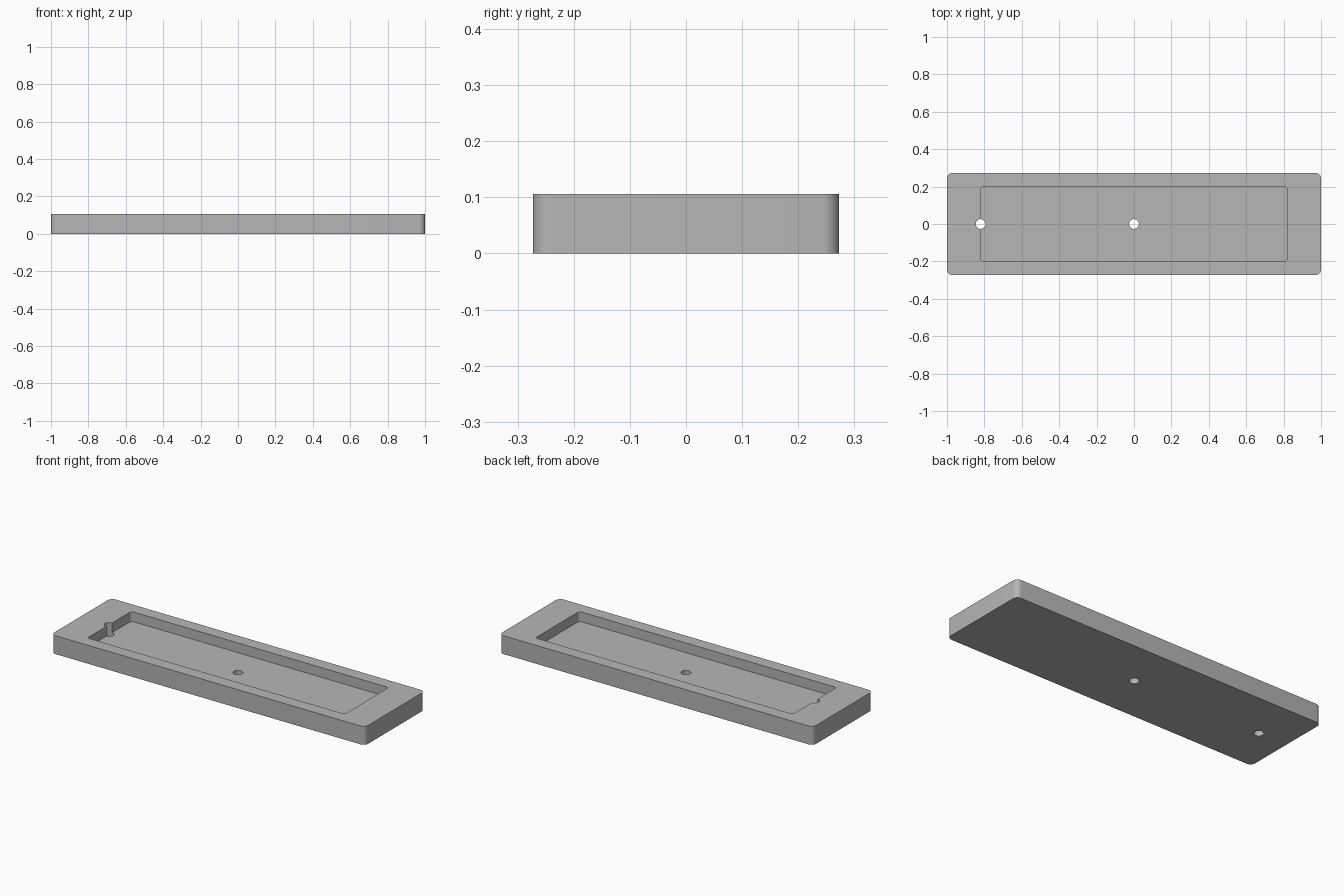
import bpy
import bmesh
from math import pi, cos, sin

old = bpy.data.objects.get("Cube")
if old:
    bpy.data.objects.remove(old, do_unlink=True)

HEIGHT = 0.106
FLOOR = 0.05
HOLE_RADIUS = 0.026

grey = bpy.data.materials.new("plain grey")
grey.use_nodes = True
grey.diffuse_color = (0.47, 0.47, 0.47, 1)
grey.node_tree.nodes["Principled BSDF"].inputs["Base Color"].default_value = grey.diffuse_color


def prism(name, points, bottom, top):
    """Extrude a closed outline from bottom to top."""
    bm = bmesh.new()
    face = bm.faces.new([bm.verts.new((x, y, bottom)) for x, y in points])
    ext = bmesh.ops.extrude_face_region(bm, geom=[face])
    verts = [v for v in ext["geom"] if isinstance(v, bmesh.types.BMVert)]
    bmesh.ops.translate(bm, verts=verts, vec=(0, 0, top - bottom))
    bmesh.ops.recalc_face_normals(bm, faces=bm.faces[:])
    mesh = bpy.data.meshes.new(name)
    bm.to_mesh(mesh)
    bm.free()
    mesh.materials.append(grey)
    obj = bpy.data.objects.new(name, mesh)
    bpy.context.collection.objects.link(obj)
    return obj


def rounded_rect(half_x, half_y, radius, steps=8):
    points = []
    for i, (sx, sy) in enumerate([(1, 1), (-1, 1), (-1, -1), (1, -1)]):
        for k in range(steps + 1):
            a = (i + k / steps) * pi / 2
            points.append((sx * (half_x - radius) + radius * cos(a),
                           sy * (half_y - radius) + radius * sin(a)))
    return points


def circle(cx, radius, sides=32):
    return [(cx + radius * cos(2 * pi * k / sides), radius * sin(2 * pi * k / sides))
            for k in range(sides)]


# Tray body, then its pocket and the two through holes
tray = prism("tray", rounded_rect(1, 0.273, 0.03), 0, HEIGHT)
cutters = [prism("pocket_cutter", rounded_rect(0.82, 0.2, 0.018), FLOOR, HEIGHT + 0.1),
           prism("centre_hole_cutter", circle(0, HOLE_RADIUS), -0.1, HEIGHT + 0.1),
           prism("end_hole_cutter", circle(-0.82, HOLE_RADIUS), -0.1, HEIGHT + 0.1)]

bpy.ops.object.select_all(action='DESELECT')
tray.select_set(True)
bpy.context.view_layer.objects.active = tray
for cutter in cutters:
    cutter.hide_render = True
    mod = tray.modifiers.new(cutter.name, 'BOOLEAN')
    mod.operation = 'DIFFERENCE'
    mod.solver = 'EXACT'
    mod.object = cutter
    bpy.ops.object.modifier_apply(modifier=mod.name)
    bpy.data.objects.remove(cutter, do_unlink=True)

bpy.ops.object.shade_smooth_by_angle(angle=pi / 6)
